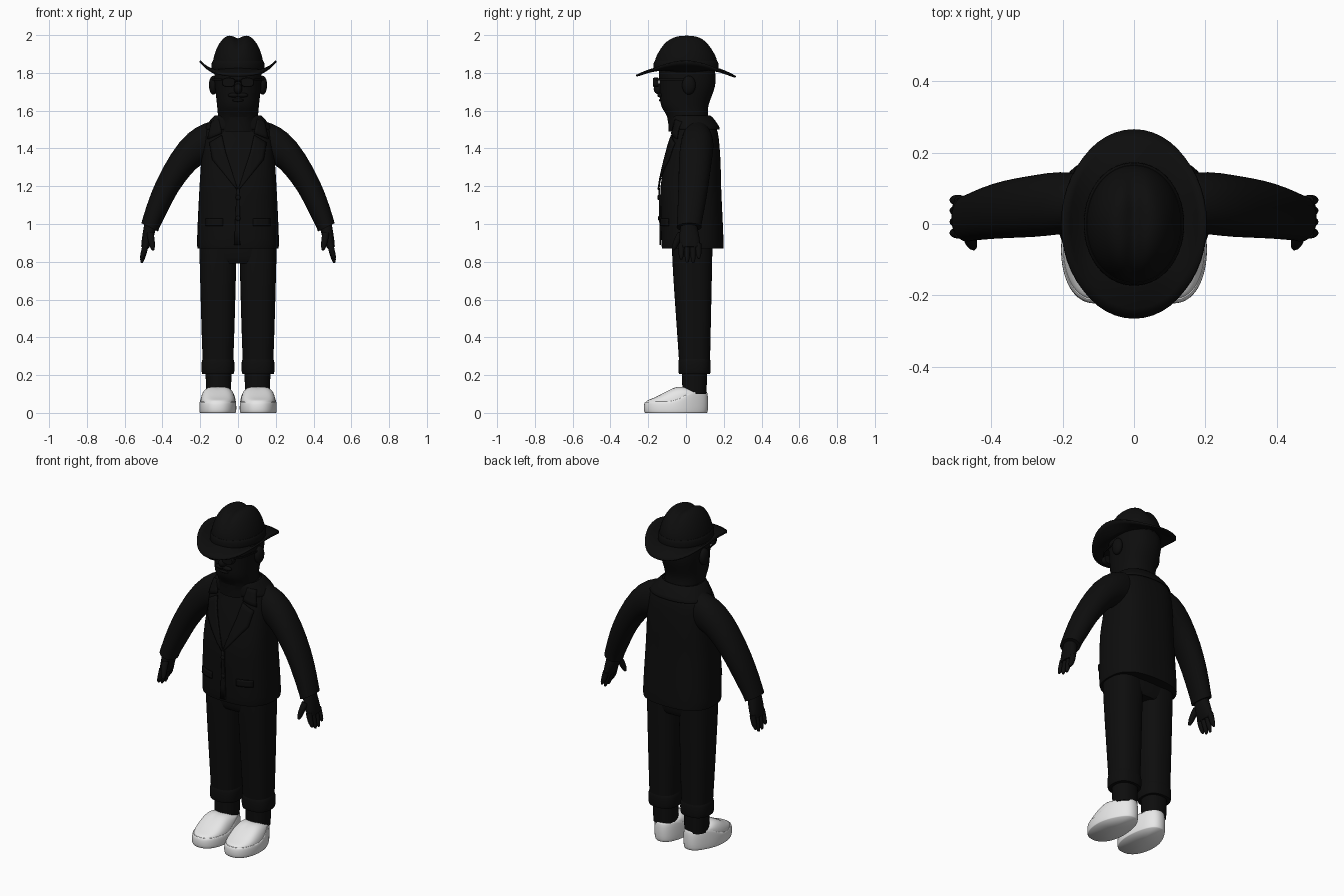
import bpy, bmesh, math
from mathutils import Vector

cube = bpy.data.objects.get("Cube")
if cube:
    bpy.data.objects.remove(cube, do_unlink=True)


def material(name, value):
    m = bpy.data.materials.new(name)
    m.use_nodes = True
    col = (value, value, value, 1)
    m.diffuse_color = col
    bsdf = next(n for n in m.node_tree.nodes if n.type == 'BSDF_PRINCIPLED')
    bsdf.inputs["Base Color"].default_value = col
    return m


BLACK = material("black cloth", 0.004)
WHITE = material("white leather", 0.8)


def finish(name, bm, mat, mirror=False, subsurf=0, thick=0, angle=40):
    """Turn a bmesh into a smooth-shaded object with its modifiers."""
    bmesh.ops.recalc_face_normals(bm, faces=bm.faces)
    me = bpy.data.meshes.new(name)
    bm.to_mesh(me)
    bm.free()
    me.materials.append(mat)
    ob = bpy.data.objects.new(name, me)
    bpy.context.collection.objects.link(ob)
    bpy.ops.object.select_all(action='DESELECT')
    ob.select_set(True)
    bpy.context.view_layer.objects.active = ob
    bpy.ops.object.shade_smooth_by_angle(angle=math.radians(angle))
    if mirror:
        ob.modifiers.new("mirror", 'MIRROR').use_clip = False
    if thick:
        s = ob.modifiers.new("thickness", 'SOLIDIFY')
        s.thickness, s.offset = thick, 0
    if subsurf:
        s = ob.modifiers.new("smooth", 'SUBSURF')
        s.levels = s.render_levels = subsurf
    return ob


def power(v, p):
    return math.copysign(abs(v) ** (2 / p), v)


def loft(name, sections, mat=BLACK, n=24, p=2.3, caps=True, deform=None, **kw):
    """Skin rings given as (centre, half axis u, half axis v)."""
    bm = bmesh.new()
    crease = bm.edges.layers.float.new("crease_edge")
    rings = []
    for c, u, v in sections:
        ring = []
        for i in range(n):
            a = math.tau * i / n
            q = Vector(c) + Vector(u) * power(math.cos(a), p) + Vector(v) * power(math.sin(a), p)
            ring.append(bm.verts.new(deform(q) if deform else q))
        rings.append(ring)
    for r, s in zip(rings, rings[1:]):
        for i in range(n):
            j = (i + 1) % n
            bm.faces.new((r[i], r[j], s[j], s[i]))
    if caps:
        for r in (rings[0], rings[-1]):
            for e in bm.faces.new(r).edges:
                e[crease] = 1
    return finish(name, bm, mat, **kw)


def upright(rows, x=0):
    """Horizontal rings from rows of (z, half width, half depth, centre y)."""
    return [((x, cy, z), (rx, 0, 0), (0, ry, 0)) for z, rx, ry, cy in rows]


def ball(name, loc, size, mirror=False, mat=BLACK):
    bm = bmesh.new()
    bmesh.ops.create_uvsphere(bm, u_segments=20, v_segments=12, radius=1)
    for v in bm.verts:
        v.co = Vector(loc) + v.co * Vector(size)
    return finish(name, bm, mat, mirror)


def finger(name, points, radii):
    """Tapered round rod along points, with a rounded tip."""
    pts = [Vector(q) for q in points]
    d = (pts[-1] - pts[0]).normalized()
    u = d.cross(Vector((0, 1, 0))).normalized()
    w = d.cross(u)
    secs = [(q, u * r, w * r) for q, r in zip(pts, radii)]
    secs.append((pts[-1] + d * radii[-1], u * radii[-1] * .5, w * radii[-1] * .5))
    return loft(name, secs, n=10, p=2, mirror=True, subsurf=1)


# Jacket body
JACKET = [(.87, .215, .163, .036), (.89, .22, .167, .034), (1.1, .21, .163, .028),
          (1.2, .205, .163, .023), (1.32, .197, .15, .035), (1.42, .19, .135, .043),
          (1.49, .182, .12, .05), (1.53, .16, .108, .045), (1.57, .115, .09, .02)]
loft("jacket", upright(JACKET), n=32, p=2.6, subsurf=1)


def front_y(x, z):
    """Depth of the jacket's front surface at x, z."""
    for a, b in zip(JACKET, JACKET[1:]):
        if z <= b[0] or b is JACKET[-1]:
            t = min(1, max(0, (z - a[0]) / (b[0] - a[0])))
            rx, ry, cy = (a[i] + (b[i] - a[i]) * t for i in (1, 2, 3))
            return cy - ry * (1 - min(.97, abs(x) / rx) ** 2.6) ** (1 / 2.6)


def plate(name, inner, outer, gap=.006, mirror=True, cols=5, steps=4):
    """Thin cloth panel between two x, z edges, laid on the jacket front."""
    bm = bmesh.new()

    def dense(e):
        return [Vector(a).lerp(Vector(b), k / steps) for a, b in zip(e, e[1:])
                for k in range(steps)] + [Vector(e[-1])]
    rows = []
    for a, b in zip(dense(inner), dense(outer)):
        line = [a.lerp(b, k / cols) for k in range(cols + 1)]
        rows.append([bm.verts.new((q.x, front_y(q.x, q.y) - gap, q.y)) for q in line])
    for r, s in zip(rows, rows[1:]):
        for k in range(cols):
            bm.faces.new((r[k], r[k + 1], s[k + 1], s[k]))
    return finish(name, bm, BLACK, mirror, thick=.009)


# Lapels, collar, pockets, closing edge and buttons
plate("lapel", [(.085, 1.47), (.065, 1.38), (.003, 1.19)], [(.15, 1.43), (.135, 1.34), (.005, 1.18)])
plate("collar_front", [(.1, 1.555), (.085, 1.48)], [(.14, 1.54), (.16, 1.45)], gap=.009)
plate("pocket_flap", [(.08, 1.03), (.08, .99)], [(.17, 1.03), (.17, .99)], gap=.003)
plate("front_edge", [(-.008, 1.19), (-.02, .89)], [(.008, 1.19), (.012, .89)], gap=.003, mirror=False)
for z in (1.14, 1.03):
    ball("button", (.0, front_y(0, z) - .008, z), (.013, .007, .013))
loft("collar", upright([(1.575, .118, .1, .02), (1.565, .13, .112, .028),
                        (1.51, .178, .128, .05), (1.50, .178, .126, .05)]), caps=False, thick=.008, subsurf=1)

# Sleeves: each ring spans an upper and a lower outline point
SLEEVE = [((.14, 1.545), (.13, 1.33), .06, .08), ((.22, 1.52), (.195, 1.32), .06, .09),
          ((.31, 1.445), (.25, 1.265), .05, .088), ((.40, 1.3), (.325, 1.165), .042, .082),
          ((.465, 1.16), (.375, 1.06), .03, .074), ((.505, 1.03), (.415, .985), .018, .066),
          ((.512, 1.005), (.423, .96), .016, .066)]
rings = []
for top, low, cy, ry in SLEEVE:
    t, l = Vector((top[0], cy, top[1])), Vector((low[0], cy, low[1]))
    rings.append(((t + l) / 2, (t - l) / 2, (0, ry, 0)))
loft("sleeve", rings, mirror=True, subsurf=1, p=2.1)

# Hands
loft("palm", [((.463, .015, 1.0), (.032, 0, .012), (0, .042, 0)),
              ((.473, .016, .95), (.031, 0, .008), (0, .053, 0)),
              ((.485, .02, .9), (.027, 0, .006), (0, .057, 0)),
              ((.493, .02, .875), (.02, 0, .005), (0, .052, 0))], n=16, mirror=True, subsurf=1)
for y, tip in ((-.024, .825), (.006, .808), (.036, .806), (.064, .828)):
    finger("finger", [(.488, y, .895), (.498, y * 1.05, .85), (.508, y * 1.05, tip)], (.018, .017, .012))
finger("thumb", [(.465, -.025, .95), (.458, -.05, .91), (.452, -.062, .875)], (.02, .019, .014))

# Trousers, turned-up cuffs and socks
loft("trouser_hips", upright([(.79, .16, .09, .034), (.81, .19, .104, .033), (.89, .2, .11, .033)]), subsurf=1, p=2.8)
loft("trouser_leg", upright([(.88, .1, .108, .033), (.78, .097, .106, .033), (.5, .09, .093, .04),
                             (.28, .082, .083, .045), (.23, .08, .081, .046)], .106), mirror=True, subsurf=1, p=2.5)
loft("trouser_cuff", upright([(.285, .082, .082, .045), (.275, .088, .087, .045), (.22, .089, .087, .045),
                              (.207, .084, .083, .045)], .106), mirror=True, subsurf=1, p=2.5)
loft("sock", upright([(.23, .07, .068, .045), (.1, .066, .064, .045)], .103), mirror=True, subsurf=1)


# Shoes: an egg-shaped outline, with the wall rising to the heel
def ease(a, b, v):
    t = min(1, max(0, (v - a) / (b - a)))
    return t * t * (3 - 2 * t)


def shoe_shape(q):
    x = .107 + (q.x - .107) * (1 - .2 * ease(-.08, .12, q.y)) - .012 * ease(-.05, .12, q.y)
    wall = .06 + .055 * ease(-.08, .05, q.y)
    crown = .078 + .06 * ease(-.2, -.03, q.y) - .03 * ease(-.02, .08, q.y)
    z = q.z * wall if q.z <= 1 else wall + (q.z - 1) * (crown - wall)
    return Vector((x, q.y, z))


def shoe_rings(rows):
    return upright([(z, .1 * s, .172 * s, -.053) for z, s in rows], .107)


loft("shoe", shoe_rings([(0, .96), (.08, .99), (.55, 1), (.93, .975), (1, .94), (.94, .92),
                         (1.3, .905), (1.7, .78), (1.9, .62), (2, .4), (2, .15)]),
     WHITE, n=32, deform=shoe_shape, mirror=True, subsurf=1, angle=80)

# Head with neck, ears, nose and moustache
loft("head", upright([(1.49, .108, .108, .015), (1.575, .106, .107, .012), (1.61, .11, .122, -.008),
                      (1.65, .114, .132, -.006), (1.70, .12, .143, .004), (1.75, .126, .15, .01),
                      (1.80, .128, .153, .005), (1.86, .12, .14, 0)]), n=28, subsurf=1)
ball("ear", (.131, .015, 1.735), (.023, .036, .05), True)
ball("nose", (0, -.145, 1.715), (.022, .026, .028))
ball("moustache", (.022, -.138, 1.682), (.032, .014, .012), True)
ball("lower_lip", (0, -.134, 1.655), (.03, .01, .008))

# Glasses: dark lenses, bridge and side arms
loft("lens", [((.05, y, 1.75), (.036 * s, 0, 0), (0, 0, .025 * s))
              for y, s in ((-.145, .95), (-.15, 1), (-.17, 1), (-.176, .9))], p=2.8, mirror=True, subsurf=1)
loft("bridge", [((x, -.168, 1.757), (0, .006, 0), (0, 0, .005)) for x in (-.025, .025)], n=8)
loft("glasses_arm", [((x, y, 1.765), (.004, 0, 0), (0, 0, .006))
                     for x, y in ((.084, -.16), (.115, -.115), (.135, 0), (.135, .03))], n=8, mirror=True)


# Hat crown with a lengthwise crease, band and curled brim
def dent(q):
    drop = .022 * math.exp(-(q.x / .026) ** 2) * ease(1.86, 1.97, q.z)
    return q - Vector((0, 0, drop))


loft("hat_crown", upright([(1.82, .136, .168, 0), (1.86, .134, .167, 0), (1.90, .125, .156, 0),
                           (1.94, .109, .136, 0), (1.97, .09, .113, 0), (1.99, .07, .085, .003),
                           (2.0, .046, .058, .004), (2.003, .025, .035, .004), (2.004, .008, .012, .004)]),
     n=48, p=2.05, deform=dent, subsurf=1)
loft("hat_band", upright([(1.82, .14, .172, 0), (1.828, .142, .174, 0),
                          (1.855, .14, .172, 0), (1.862, .134, .166, 0)]), n=48, p=2.05, subsurf=1)
bm = bmesh.new()
rows = []
for t in (0, .25, .5, .75, 1):
    row = []
    for i in range(48):
        a = math.tau * i / 48
        c, s = math.cos(a), math.sin(a)
        low = 1.825 - .018 * c * c
        rim = 1.785 + .078 * abs(c) ** 3 - (.006 * s if s > 0 else 0)
        row.append(bm.verts.new(((.122 + .08 * t) * c, (.15 + .114 * t) * s, low + (rim - low) * t ** 1.4)))
    rows.append(row)
for r, s in zip(rows, rows[1:]):
    for i in range(48):
        bm.faces.new((r[i - 1], r[i], s[i], s[i - 1]))
finish("hat_brim", bm, BLACK, thick=.009)
